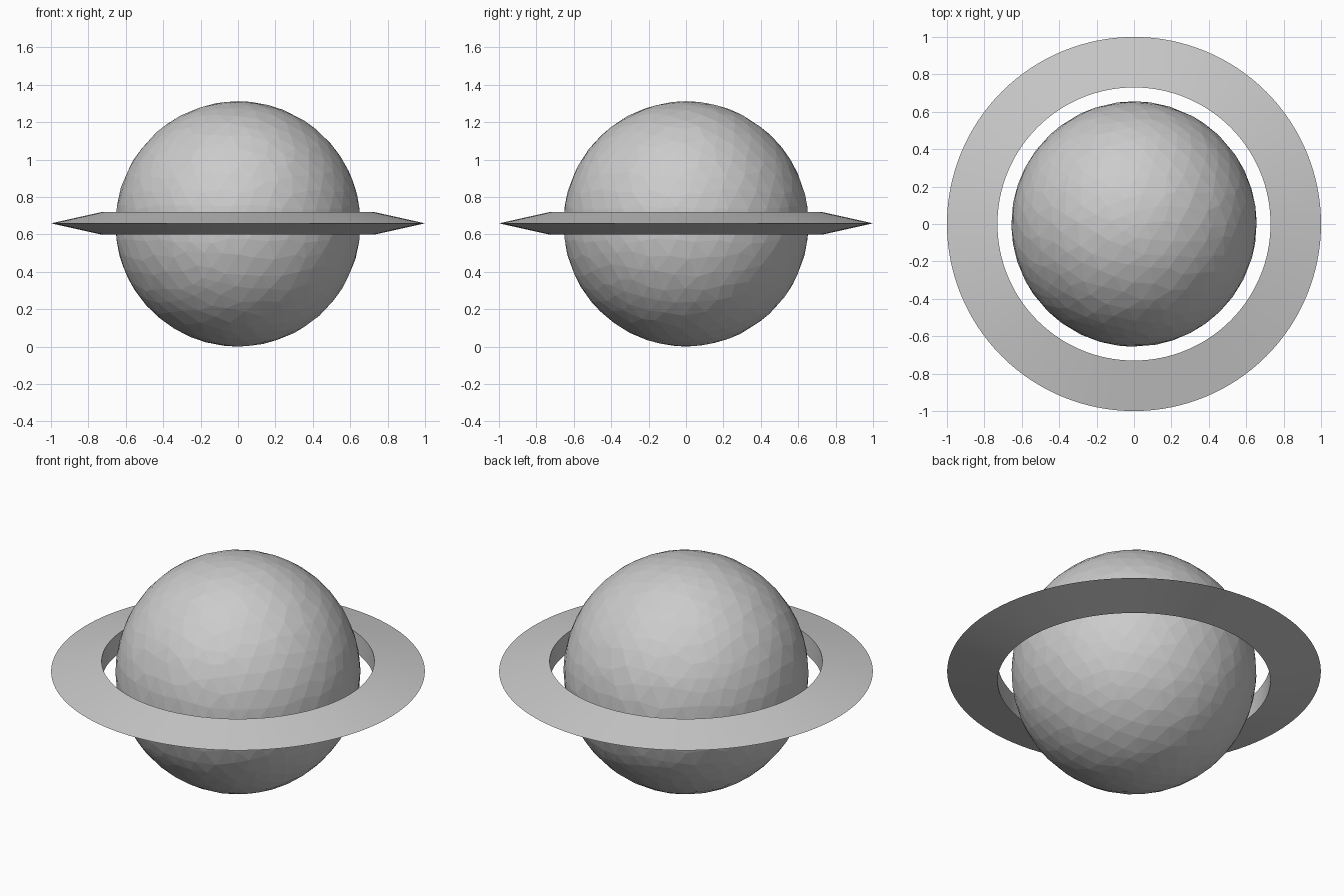
import bpy, bmesh, math, random
from mathutils import Vector

if "Cube" in bpy.data.objects:
    bpy.data.objects.remove(bpy.data.objects["Cube"])

random.seed(4)
R, CZ = 0.656, 0.656


def add_object(name, bm):
    bmesh.ops.recalc_face_normals(bm, faces=bm.faces)
    mesh = bpy.data.meshes.new(name)
    bm.to_mesh(mesh)
    bm.free()
    obj = bpy.data.objects.new(name, mesh)
    bpy.context.collection.objects.link(obj)
    return obj


# Planet body: flat-faceted ball with irregular facets
bm = bmesh.new()
bmesh.ops.create_icosphere(bm, subdivisions=4, radius=R)
for v in bm.verts:
    if abs(v.co.z) < R * 0.995:
        v.co += Vector([random.uniform(-0.018, 0.018) for _ in range(3)])
    v.co = v.co.normalized() * R
    v.co.z += CZ
add_object("planet_body", bm)

# Ring: wedge section, thick at the inner wall and sharp at the rim
SIDES = 128
profile = [(0.73, CZ + 0.063), (1.0, CZ + 0.003), (0.73, CZ - 0.057)]
bm = bmesh.new()
loops = []
for i in range(SIDES):
    a = 2 * math.pi * i / SIDES
    loops.append([bm.verts.new((r * math.cos(a), r * math.sin(a), z)) for r, z in profile])
for i in range(SIDES):
    p, q = loops[i], loops[(i + 1) % SIDES]
    for j in range(3):
        k = (j + 1) % 3
        bm.faces.new((p[j], q[j], q[k], p[k]))
ring = add_object("planet_ring", bm)

# Smooth ring surfaces, keeping the wall edges and rim sharp
bpy.context.view_layer.objects.active = ring
ring.select_set(True)
bpy.ops.object.shade_smooth_by_angle(angle=math.radians(20))
